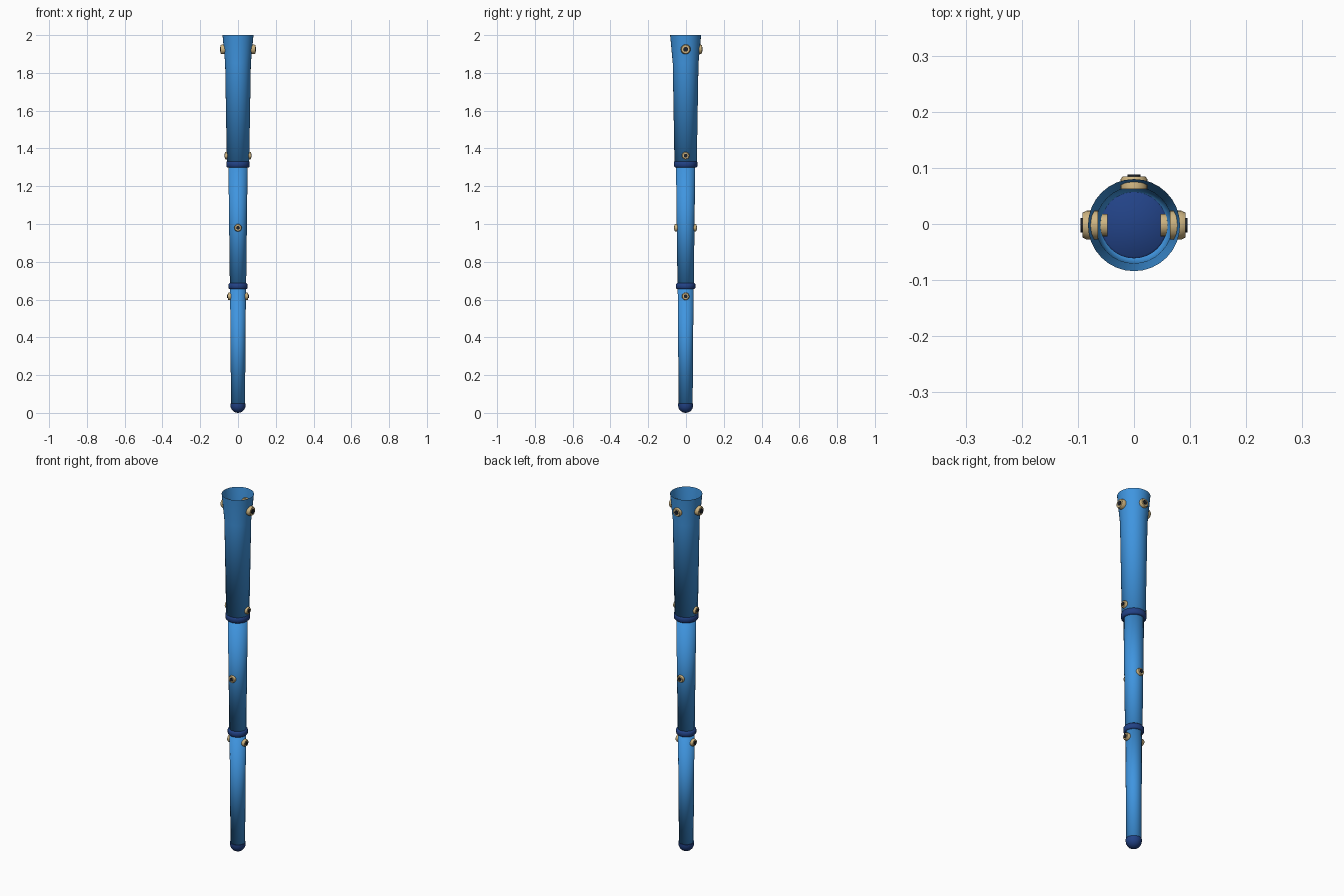
import bpy, math
from mathutils import Matrix, Vector

if "Cube" in bpy.data.objects:
    bpy.data.objects.remove(bpy.data.objects["Cube"])

AXIS_Y = -0.002   # the tube axis sits slightly forward of the bounding centre


def material(name, colour):
    mat = bpy.data.materials.new(name)
    mat.use_nodes = True
    mat.diffuse_color = (*colour, 1)
    mat.node_tree.nodes["Principled BSDF"].inputs["Base Color"].default_value = (*colour, 1)
    return mat


blue = material("bright blue", (0.05, 0.30, 0.74))
navy = material("navy blue", (0.016, 0.055, 0.24))
gold = material("pale gold", (0.62, 0.46, 0.22))
dark = material("dark slate", (0.012, 0.016, 0.024))


def lathe(name, profile, mat, sides=32, cap_low=True, cap_high=True, sharp=None):
    """Turn (radius, height) points, listed upward, around z."""
    verts = [(r * math.cos(a), r * math.sin(a), z)
             for r, z in profile
             for a in (math.tau * i / sides for i in range(sides))]
    faces = []
    for k in range(len(profile) - 1):
        for i in range(sides):
            j = (i + 1) % sides
            faces.append((k * sides + i, k * sides + j,
                          (k + 1) * sides + j, (k + 1) * sides + i))
    if cap_low:
        faces.append(tuple(reversed(range(sides))))
    if cap_high:
        faces.append(tuple(range(len(verts) - sides, len(verts))))
    mesh = bpy.data.meshes.new(name)
    mesh.from_pydata(verts, [], faces)
    mesh.materials.append(mat)
    mesh.shade_smooth()
    if sharp:
        mesh.set_sharp_from_angle(angle=math.radians(sharp))
    obj = bpy.data.objects.new(name, mesh)
    bpy.context.collection.objects.link(obj)
    obj.location.y = AXIS_Y
    return obj


# Three tube sections; the upper one is an open, flared cup
lathe("upper_tube", [(0.059, 1.32), (0.068, 1.85), (0.082, 2.0)], blue, cap_high=False)
lathe("middle_tube", [(0.043, 0.67), (0.051, 1.32)], blue)
lathe("lower_tube", [(0.037, 0.04), (0.042, 0.67)], blue)


# Joint bands
def band(name, z, radius, half):
    edge = 0.006
    lathe(name, [(radius - edge, z - half), (radius, z - half + edge),
                 (radius, z + half - edge), (radius - edge, z + half)], navy)


band("upper_band", 1.317, 0.062, 0.018)
band("lower_band", 0.671, 0.051, 0.016)

# Rounded tip
steps = [math.radians(d) for d in range(5, 91, 17)]
lathe("tip", [(0.04 * math.sin(a), 0.04 * (1 - math.cos(a))) for a in steps]
      + [(0.04, 0.05)], navy, sharp=40)


# Studs: a tapered gold collar with a dark plug in the middle
def stud(name, direction, z, surface, radius, depth):
    d = Vector((*direction, 0))
    place = (Matrix.Translation(d * surface + Vector((0, AXIS_Y, z)))
             @ d.to_track_quat('Z', 'Y').to_matrix().to_4x4())
    collar = lathe(name + "_collar",
                   [(radius, -0.012), (radius, depth * 0.5),
                    (radius * 0.85, depth), (radius * 0.55, depth)],
                   gold, sides=20, sharp=40)
    plug = lathe(name + "_plug", [(radius * 0.5, 0), (radius * 0.5, depth + 0.003)],
                 dark, sides=12, sharp=40)
    collar.matrix_world = place
    plug.matrix_world = place


for side, label in ((1, "left"), (-1, "right")):
    stud(label + "_rim_stud", (side, 0), 1.925, 0.076, 0.026, 0.016)
    stud(label + "_joint_stud", (side, 0), 1.362, 0.059, 0.02, 0.010)
    stud(label + "_lower_stud", (side, 0), 0.617, 0.042, 0.02, 0.012)
stud("back_rim_stud", (0, 1), 1.925, 0.076, 0.024, 0.011)
stud("front_middle_stud", (0, -1), 0.98, 0.047, 0.02, 0.011)
stud("back_middle_stud", (0, 1), 0.98, 0.047, 0.02, 0.011)
